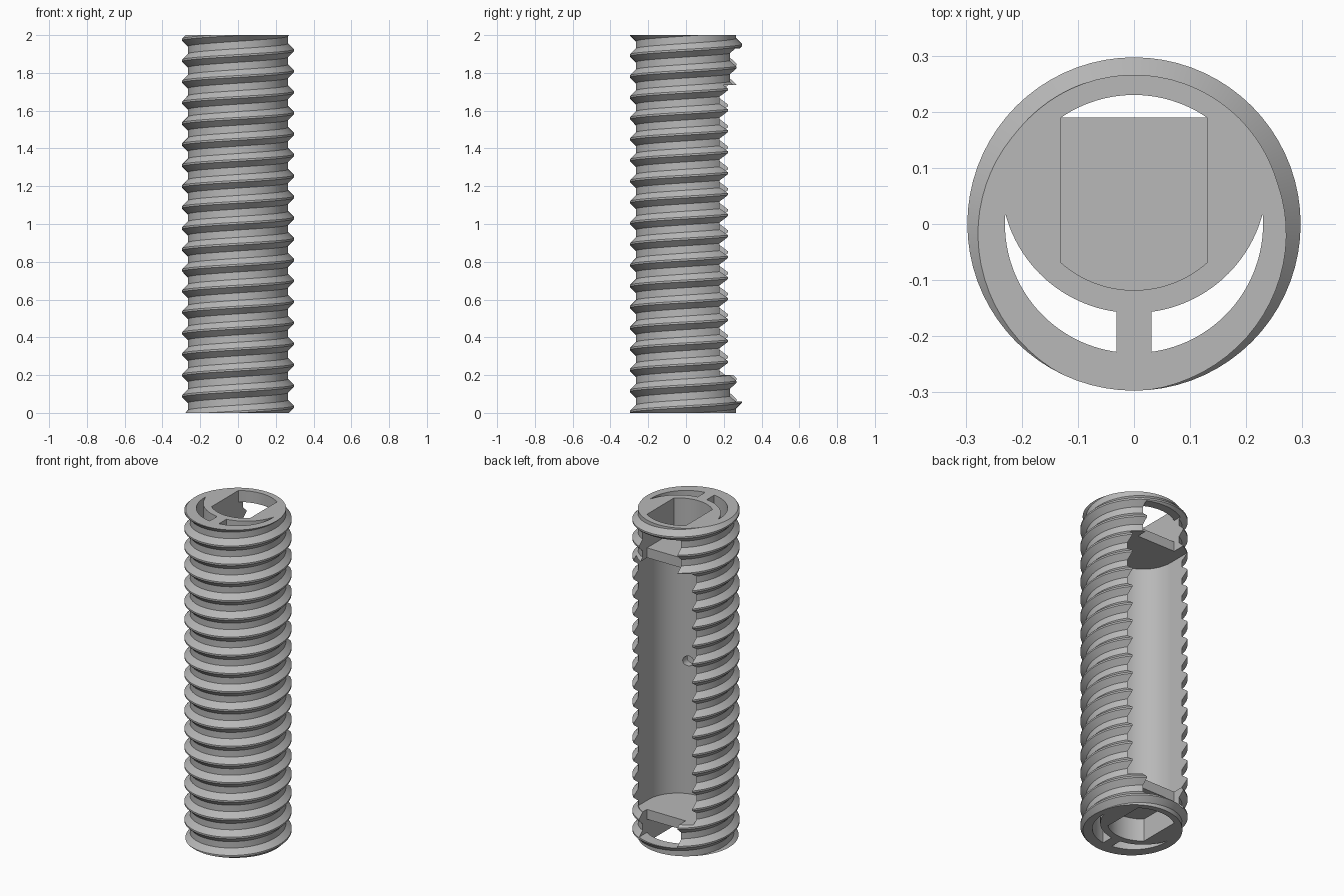
import bpy, bmesh, math

if "Cube" in bpy.data.objects:
    bpy.data.objects.remove(bpy.data.objects["Cube"], do_unlink=True)

HEIGHT, PITCH, PHASE = 2.0, 0.111, 0.033
ROOT, CREST = 0.266, 0.297
BORE = 0.23                       # inner radius of the outer shell
CRADLE_R, CRADLE_Y = 0.237, 0.0785  # outside of the eccentric inner wall
TROUGH_R, SLOT = 0.197, 0.13      # trough radius, half width of end openings
SEGMENTS = 72

grey = bpy.data.materials.new("plain_grey")
grey.use_nodes = True
colour = (0.48, 0.48, 0.48, 1)
grey.diffuse_color = colour
grey.node_tree.nodes["Principled BSDF"].inputs["Base Color"].default_value = colour


def link(name, bm):
    bmesh.ops.recalc_face_normals(bm, faces=bm.faces[:])
    mesh = bpy.data.meshes.new(name)
    bm.to_mesh(mesh)
    bm.free()
    obj = bpy.data.objects.new(name, mesh)
    bpy.context.collection.objects.link(obj)
    mesh.materials.append(grey)
    return obj


def arc(radius, cy, start, end, steps=32):
    """Points on a circle centred at (0, cy)."""
    angles = [start + (end - start) * i / steps for i in range(steps + 1)]
    return [(radius * math.cos(a), cy + radius * math.sin(a)) for a in angles]


def prism(name, outline, z0, z1):
    bm = bmesh.new()
    face = bm.faces.new([bm.verts.new((x, y, z0)) for x, y in outline])
    top = bmesh.ops.extrude_face_region(bm, geom=[face])["geom"]
    moved = [v for v in top if isinstance(v, bmesh.types.BMVert)]
    bmesh.ops.translate(bm, verts=moved, vec=(0, 0, z1 - z0))
    return link(name, bm)


# Threaded rod: helical ridge profile, clamped flat at both ends
profile = [(-0.036, ROOT), (-0.005, CREST), (0.005, CREST), (0.036, ROOT)]


def thread_radius(z, turn):
    d = (z - PHASE - PITCH * turn + PITCH / 2) % PITCH - PITCH / 2
    t = (0.036 - abs(d)) / 0.031
    return ROOT + (CREST - ROOT) * min(1, max(0, t))


def threaded_rod():
    bm = bmesh.new()
    columns = []
    for i in range(SEGMENTS + 1):
        turn = i / SEGMENTS
        a = 2 * math.pi * turn
        column = []
        for k in range(-3, 21):
            for offset, radius in profile:
                z = PHASE + PITCH * (k + turn) + offset
                clamped = min(HEIGHT, max(0, z))
                r = radius if z == clamped else thread_radius(clamped, turn)
                column.append(bm.verts.new((r * math.cos(a), r * math.sin(a), clamped)))
        columns.append(column)
    for left, right in zip(columns, columns[1:]):
        for j in range(len(left) - 1):
            bm.faces.new((left[j], right[j], right[j + 1], left[j + 1]))
    bmesh.ops.remove_doubles(bm, verts=bm.verts[:], dist=1e-5)
    bmesh.ops.holes_fill(bm, edges=[e for e in bm.edges if e.is_boundary], sides=0)
    return link("threaded_rod", bm)


rod = threaded_rod()
cutters = []

# Two crescent channels through the full length, either side of the front rib
tip_y = (BORE**2 + CRADLE_Y**2 - CRADLE_R**2) / (2 * CRADLE_Y)
rib = 0.031
outer = arc(BORE, 0, -math.acos(rib / BORE), math.asin(tip_y / BORE))
inner = arc(CRADLE_R, CRADLE_Y, math.asin((tip_y - CRADLE_Y) / CRADLE_R),
            -math.acos(rib / CRADLE_R))
crescent = outer + inner[1:]
for side, name in ((1, "left"), (-1, "right")):
    outline = [(side * x, y) for x, y in crescent]
    cutters.append(prism(name + "_crescent_cutter", outline, -0.1, HEIGHT + 0.1))

# Long trough open to the back
trough = arc(TROUGH_R, 0.079, math.pi, 2 * math.pi, 48)
trough += [(TROUGH_R, 0.4), (-TROUGH_R, 0.4)]
cutters.append(prism("trough_cutter", trough, 0.2, 1.735))

# Narrow back window, leaving a closed ring at each end
window = [(-SLOT, 0.19), (SLOT, 0.19), (SLOT, 0.4), (-SLOT, 0.4)]
cutters.append(prism("window_cutter", window, 0.06, 1.93))

# End sockets, each stopping at a thin plate
half = math.acos(SLOT / TROUGH_R)
cap = math.acos(SLOT / BORE)
socket = arc(TROUGH_R, 0.079, half - math.pi, -half, 24)
socket += arc(BORE, 0, cap, math.pi - cap, 24)
cutters.append(prism("bottom_socket_cutter", socket, -0.1, 0.14))
cutters.append(prism("top_socket_cutter", socket, 1.795, HEIGHT + 0.1))

# Small round hole from the trough into a crescent channel
hole = prism("side_hole_cutter", arc(0.03, 0, 0, 2 * math.pi, 24)[:-1], 0, 0.14)
hole.rotation_euler.x = math.pi / 2
hole.location = (0.06, -0.05, 1.01)
cutters.append(hole)

# Cut everything out of the rod
bpy.context.view_layer.update()
for cutter in cutters:
    cutter.hide_render = True
    cut = rod.modifiers.new(cutter.name, "BOOLEAN")
    cut.operation, cut.solver, cut.object = "DIFFERENCE", "EXACT", cutter

bpy.ops.object.select_all(action="DESELECT")
rod.select_set(True)
bpy.context.view_layer.objects.active = rod
for name in [m.name for m in rod.modifiers]:
    bpy.ops.object.modifier_apply(modifier=name)
for cutter in cutters:
    bpy.data.objects.remove(cutter, do_unlink=True)

bpy.ops.object.shade_smooth_by_angle(angle=math.radians(25))
